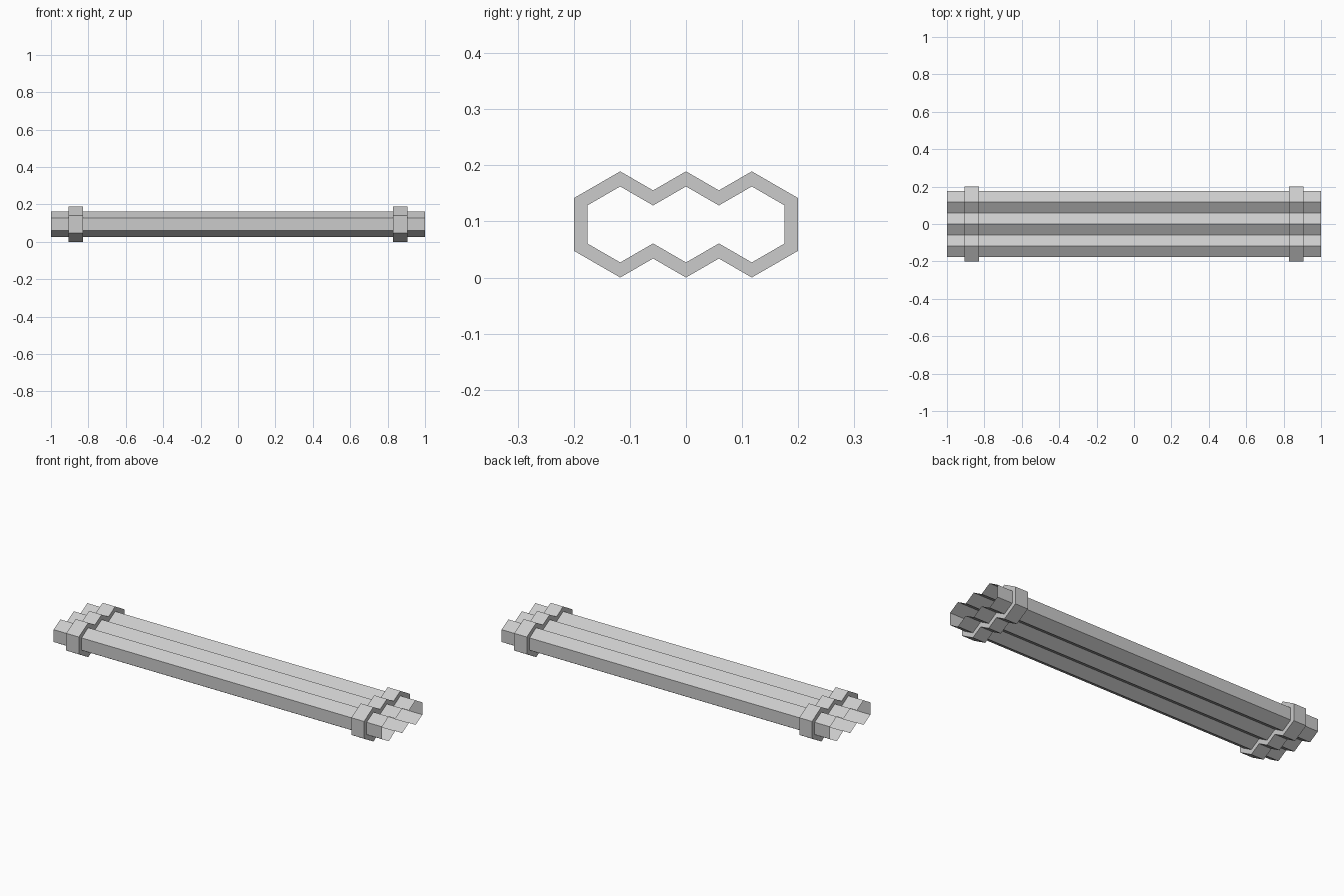
import bpy, bmesh, math

if "Cube" in bpy.data.objects:
    bpy.data.objects.remove(bpy.data.objects["Cube"])

R = 0.0677                    # radius of one hexagonal cell
W = R * math.sqrt(3) / 2      # half width of one cell
CZ = 0.0947                   # height of the centre line
T = 0.0233                    # band thickness


def outline(t):
    """Outline of three joined hexagons, offset outwards by t, as (y, z)."""
    d = t / math.cos(math.pi / 6)
    side = (3 * W + t, R / 2 + t * math.tan(math.pi / 6))
    top = [side, (2 * W, R + d), (W, R / 2 + d), (0, R + d),
           (-W, R / 2 + d), (-2 * W, R + d), (-side[0], side[1])]
    return top + [(y, -z) for y, z in reversed(top)]


def skin(name, rings):
    """Join successive (x, offset) outlines with flat quads."""
    bm = bmesh.new()
    loops = [[bm.verts.new((x, y, CZ + z)) for y, z in outline(t)] for x, t in rings]
    for a, b in zip(loops, loops[1:]):
        n = len(a)
        for i in range(n):
            j = (i + 1) % n
            bm.faces.new((a[i], a[j], b[j], b[i]))
    # face outwards: every strip is built in the same winding
    bm.normal_update()
    if max(bm.faces, key=lambda f: f.calc_center_median().z).normal.z < 0:
        bmesh.ops.reverse_faces(bm, faces=bm.faces[:])
    mesh = bpy.data.meshes.new(name)
    bm.to_mesh(mesh)
    bm.free()
    obj = bpy.data.objects.new(name, mesh)
    bpy.context.collection.objects.link(obj)
    return obj


# Open-ended ridged tube
skin("ridged_tube", [(-1, 0), (1, 0)])

# Raised bands near both ends
for label, x0, x1 in (("left", -0.907, -0.83), ("right", 0.83, 0.907)):
    skin(label + "_band", [(x0, 0), (x0, T), (x1, T), (x1, 0)])
